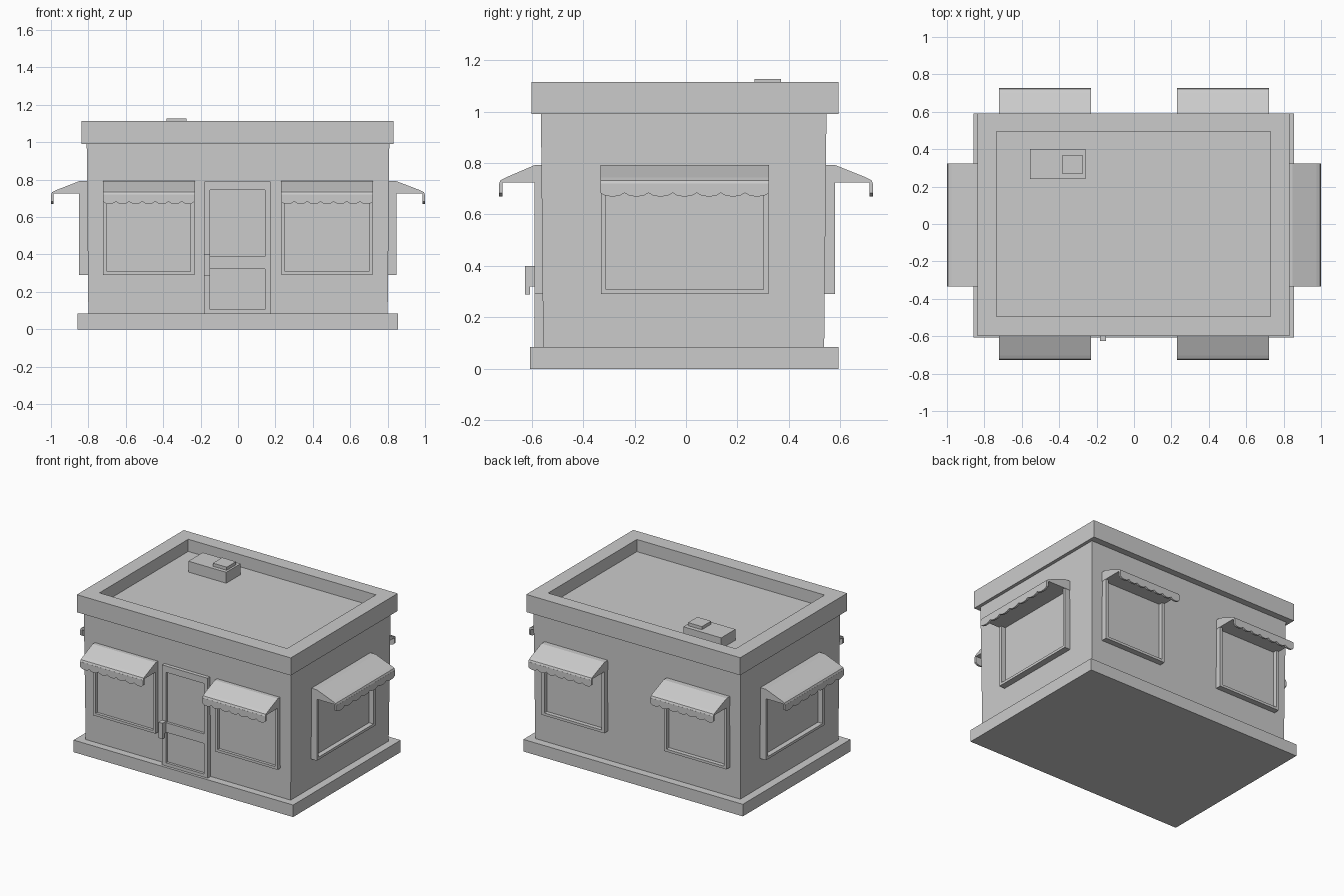
import bpy, bmesh, math
from mathutils import Matrix, Vector

if "Cube" in bpy.data.objects:
    bpy.data.objects.remove(bpy.data.objects["Cube"])


def make(name, bm, matrix=None):
    bmesh.ops.recalc_face_normals(bm, faces=bm.faces)
    me = bpy.data.meshes.new(name)
    bm.to_mesh(me)
    bm.free()
    ob = bpy.data.objects.new(name, me)
    bpy.context.collection.objects.link(ob)
    if matrix:
        ob.matrix_world = matrix
    return ob


def add_box(bm, x0, x1, y0, y1, z0, z1, grow=0.0):
    """Axis box; grow widens the top for a tapered wall."""
    vs = [bm.verts.new((x, y, z)) for z, g in ((z0, 0), (z1, grow))
          for x, y in ((x0 - g, y0 - g), (x1 + g, y0 - g), (x1 + g, y1 + g), (x0 - g, y1 + g))]
    for f in ((3, 2, 1, 0), (4, 5, 6, 7), (0, 1, 5, 4), (1, 2, 6, 5), (2, 3, 7, 6), (3, 0, 4, 7)):
        bm.faces.new([vs[i] for i in f])


def box(name, *dims, matrix=None, grow=0.0):
    bm = bmesh.new()
    add_box(bm, *dims, grow=grow)
    return make(name, bm, matrix)


def prism(name, points, offset, matrix=None):
    """Extrude a closed 3D outline along offset."""
    bm = bmesh.new()
    face = bm.faces.new([bm.verts.new(p) for p in points])
    ext = bmesh.ops.extrude_face_region(bm, geom=[face])
    verts = [g for g in ext["geom"] if isinstance(g, bmesh.types.BMVert)]
    bmesh.ops.translate(bm, verts=verts, vec=Vector(offset))
    return make(name, bm, matrix)


def ring(name, outer, inner, y0, y1, matrix=None):
    """Rectangular frame in the xz plane; outer/inner = (x0, x1, z0, z1)."""
    bm = bmesh.new()
    loops = []
    for (x0, x1, z0, z1) in (outer, inner):
        for y in (y0, y1):
            loops.append([bm.verts.new((x, y, z)) for x, z in
                          ((x0, z0), (x1, z0), (x1, z1), (x0, z1))])
    of, ob, nf, nb = loops
    for a, b in ((of, nf), (nf, nb), (nb, ob), (ob, of)):
        for i in range(4):
            j = (i + 1) % 4
            bm.faces.new((a[i], a[j], b[j], b[i]))
    return make(name, bm, matrix)


# Plinth, walls and roof slab
box("plinth", -0.858, 0.855, -0.607, 0.592, 0, 0.085)
box("walls", -0.80, 0.80, -0.555, 0.537, 0.08, 1.0, grow=0.009)
box("roof_deck", -0.80, 0.80, -0.55, 0.54, 0.991, 1.028)

# Parapet: frame laid flat around the roof
flat = Matrix.Rotation(math.radians(90), 4, 'X')
ring("parapet", (-0.838, 0.832, -0.592, 0.600), (-0.735, 0.73, -0.495, 0.495),
     0.99, 1.114, Matrix(((1, 0, 0, 0), (0, 0, -1, 0), (0, 1, 0, 0), (0, 0, 0, 1))))

# Rooftop vent unit
box("vent_unit", -0.555, -0.26, 0.24, 0.40, 1.02, 1.105)
box("vent_cap", -0.383, -0.275, 0.267, 0.37, 1.10, 1.127)


def window(tag, m, half, front, reach):
    """Window facing local -y, wall plane at y = 0."""
    ring(tag + "_window_frame", (-half, half, 0.29, 0.79),
         (-half + 0.02, half - 0.02, 0.308, 0.76), -front, 0.02, m)
    box(tag + "_window_glass", -half + 0.01, half - 0.01, -0.008, 0.02, 0.30, 0.77, matrix=m)
    # Awning hood
    w = half + 0.002
    side = [(0.02, 0.725), (0.02, 0.792), (-front, 0.792), (-reach + 0.025, 0.743),
            (-reach + 0.006, 0.733), (-reach, 0.718), (-reach + 0.012, 0.718), (-reach + 0.016, 0.725)]
    prism(tag + "_awning", [(-w, y, z) for y, z in side], (2 * w, 0, 0), m)
    # Scalloped valance
    n, steps = 7, 6
    pts = [(w, -reach, 0.72), (-w, -reach, 0.72)]
    for i in range(n * steps + 1):
        t = (i % steps) / steps
        drop = 0.014 * math.sin(math.pi * t) ** 0.6
        pts.append((-w + 2 * w * i / (n * steps), -reach, 0.684 - drop))
    prism(tag + "_valance", pts, (0, 0.014, 0), m)


def place(x, y, deg):
    return Matrix.Translation((x, y, 0)) @ Matrix.Rotation(math.radians(deg), 4, 'Z')


# Windows on all four sides
for name, x in (("left", -0.477), ("right", 0.476)):
    window("front_" + name, place(x, -0.56, 0), 0.244, 0.028, 0.167)
    window("back_" + name, place(x, 0.543, 180), 0.244, 0.037, 0.184)
window("right_side", place(0.805, -0.005, 90), 0.326, 0.042, 0.195)
window("left_side", place(-0.805, -0.005, -90), 0.326, 0.044, 0.195)

# Door: upper and lower frames around recessed panels
ring("door_upper_frame", (-0.18, 0.175, 0.355, 0.79), (-0.15, 0.145, 0.39, 0.745), -0.588, -0.54)
ring("door_lower_frame", (-0.18, 0.175, 0.085, 0.355), (-0.15, 0.145, 0.107, 0.322), -0.588, -0.54)
box("door_panels", -0.16, 0.155, -0.570, -0.54, 0.10, 0.75)

# Door handle: mount block and hanging grip
box("handle_mount", -0.183, -0.15, -0.626, -0.58, 0.32, 0.40)
box("handle_grip", -0.183, -0.15, -0.626, -0.606, 0.288, 0.33)
